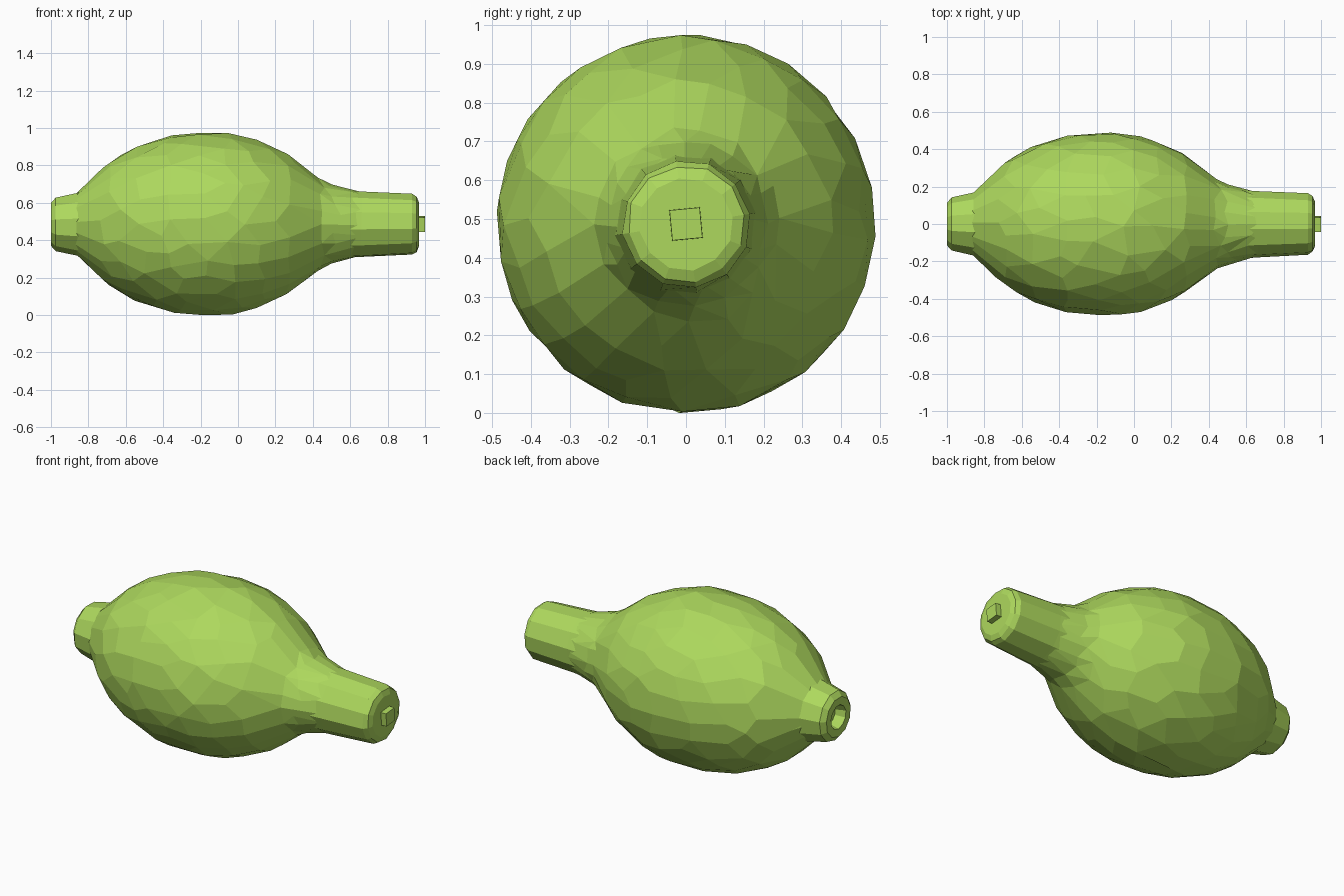
import bpy, bmesh, math, random
from mathutils import Vector

random.seed(4)
if "Cube" in bpy.data.objects:
    bpy.data.objects.remove(bpy.data.objects["Cube"])

AXIS_Z = 0.487

green = bpy.data.materials.new("leaf_green")
green.use_nodes = True
colour = (0.42, 0.69, 0.11, 1)
green.diffuse_color = colour
green.node_tree.nodes["Principled BSDF"].inputs["Base Color"].default_value = colour


def smooth_profile(points, steps):
    """Catmull-Rom curve through (x, radius) points."""
    pts = [Vector(p) for p in points]
    pts = [pts[0] * 2 - pts[1]] + pts + [pts[-1] * 2 - pts[-2]]
    out = []
    for a, b, c, d in zip(pts, pts[1:], pts[2:], pts[3:]):
        for i in range(steps):
            t = i / steps
            out.append((2 * b + (c - a) * t + (2 * a - 5 * b + 4 * c - d) * t**2
                        + (3 * b - a - 3 * c + d) * t**3) / 2)
    return out + [pts[-2]]


def lathe(name, profile, sides, turn=0.0, wobble=0.0):
    """Closed solid of revolution about the long axis."""
    bm = bmesh.new()
    rings = []
    for x, r in profile:
        ring = []
        for i in range(sides):
            a = math.tau * (i + turn) / sides
            rr = r * (1 + random.uniform(-wobble, wobble))
            ring.append(bm.verts.new((x, rr * math.cos(a), AXIS_Z + rr * math.sin(a))))
        rings.append(ring)
    for a, b in zip(rings, rings[1:]):
        for i in range(sides):
            j = (i + 1) % sides
            bm.faces.new((a[i], a[j], b[j], b[i]))
    bm.faces.new(rings[0])
    bm.faces.new(rings[-1])
    bmesh.ops.recalc_face_normals(bm, faces=bm.faces)
    mesh = bpy.data.meshes.new(name)
    bm.to_mesh(mesh)
    bm.free()
    mesh.materials.append(green)
    obj = bpy.data.objects.new(name, mesh)
    bpy.context.collection.objects.link(obj)
    return obj


# Bulbous body, reduced to irregular flat facets
body_points = [(-0.93, 0.1), (-0.85, 0.175), (-0.65, 0.355), (-0.42, 0.455),
               (-0.2, 0.486), (0.02, 0.47), (0.25, 0.38), (0.45, 0.235),
               (0.58, 0.19), (0.68, 0.165)]
body = lathe("body", smooth_profile(body_points, 5), 48, wobble=0.004)
reduce = body.modifiers.new("facets", "DECIMATE")
reduce.ratio = 0.11
merge = body.modifiers.new("merge_facets", "DECIMATE")
merge.decimate_type = "DISSOLVE"
merge.angle_limit = math.radians(7)

# Long neck with a chamfered end
lathe("neck", [(0.4, 0.2), (0.5, 0.19), (0.66, 0.178), (0.93, 0.165),
               (0.955, 0.15), (0.967, 0.12)], 12, turn=0.3, wobble=0.02)

# Small square stub on the neck end
lathe("end_stub", [(0.94, 0.057), (1.0, 0.055)], 4, turn=0.56)

# Short collar with a hollow mouth
lathe("collar", [(-0.8, 0.19), (-0.85, 0.172), (-0.975, 0.145), (-1.0, 0.115),
                 (-1.0, 0.07), (-0.94, 0.055)], 11, turn=0.2, wobble=0.015)
